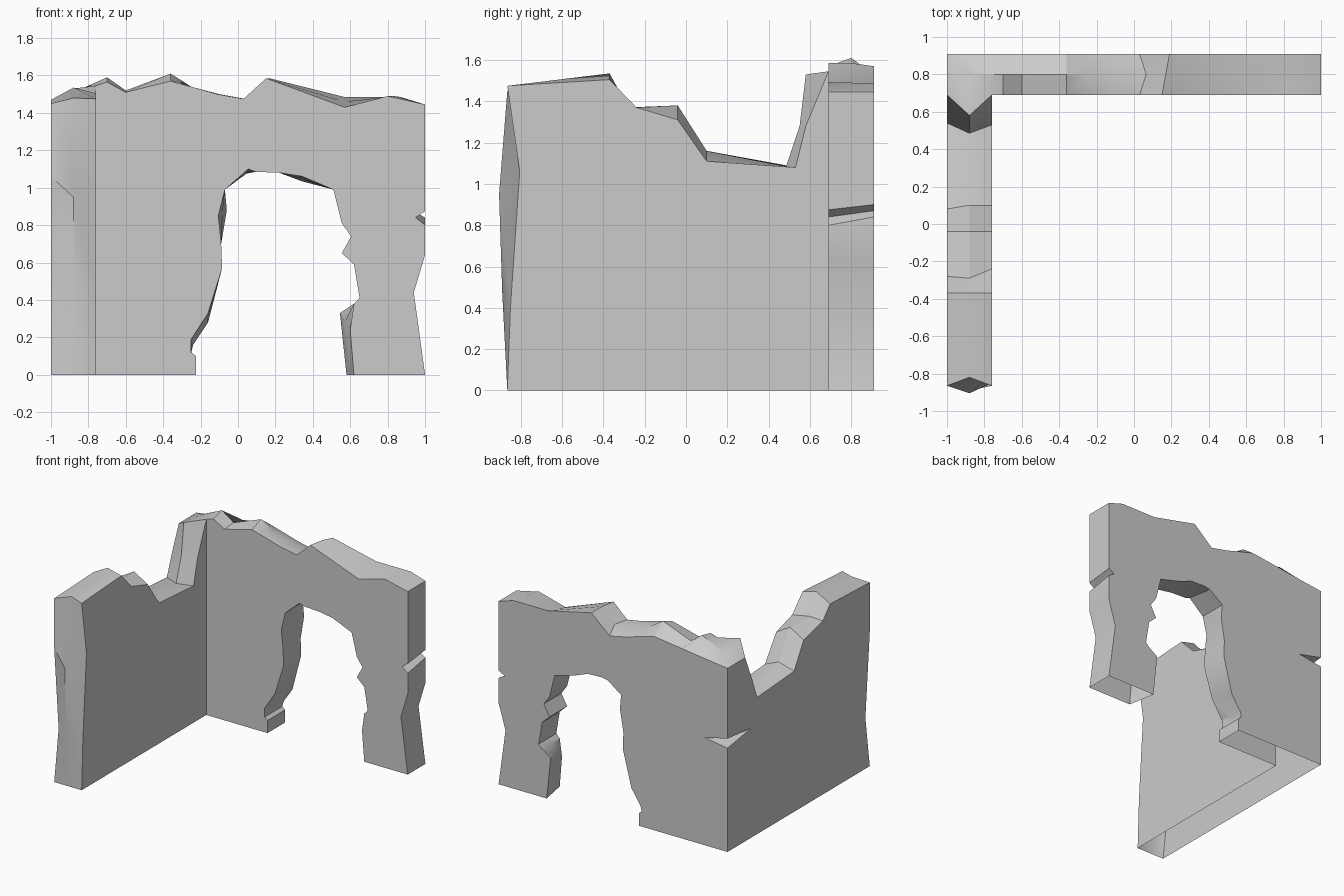
import bpy
import bmesh
import math
from mathutils import Vector

cube = bpy.data.objects.get("Cube")
if cube:
    bpy.data.objects.remove(cube, do_unlink=True)

# Wall planes, each listed as inner, middle and outer
SIDE_X = (-.76, -.88, -1)
BACK_Y = (.69, .8, .91)


def spread(values):
    """Expand one or two (position, height) pairs to inner, middle, outer."""
    pairs = [Vector(values[i:i + 2]) for i in range(0, len(values), 2)]
    if len(pairs) == 1:
        pairs = pairs * 3
    elif len(pairs) == 2:
        pairs.insert(1, (pairs[0] + pairs[1]) / 2)
    return pairs


def side_station(values):
    return [(x, p[0], p[1]) for x, p in zip(SIDE_X, spread(values))]


def back_station(values):
    return [(p[0], y, p[1]) for y, p in zip(BACK_Y, spread(values))]


# Broken free end and crumbling top of the side wall
side_end = [
    (-.865, 0),
    (-.85, .4, -.89, .48, -.81, .4),
    (-.805, 1.06, -.905, .95, -.865, 1.06),
]
side_top = [
    (-.865, 1.475, -.82, 1.48, -.865, 1.45),
    (-.37, 1.505, -.37, 1.535, -.37, 1.47),
    (-.24, 1.37, -.29, 1.37, -.28, 1.37),
    (-.04, 1.31, -.04, 1.38, -.04, 1.31),
    (.1, 1.11, .1, 1.16, .08, 1.11),
    (.53, 1.08, .485, 1.085, .54, 1.08),
    (.58, 1.28, .55, 1.28, .6, 1.24),
    (.69, 1.545, .58, 1.53, .69, 1.45),
]
corner = [(SIDE_X[0], BACK_Y[0], 1.545),
          (SIDE_X[1], BACK_Y[1], 1.51),
          (SIDE_X[2], BACK_Y[2], 1.45)]

# Crumbling top of the back wall
back_top = [
    (-.7, 1.565, -.7, 1.59, -.79, 1.475),
    (-.6, 1.51, -.6, 1.52, -.6, 1.5),
    (-.36, 1.57, -.36, 1.61, -.36, 1.53),
    (-.25, 1.54, -.25, 1.54, -.25, 1.5),
    (-.11, 1.5, -.1, 1.5, -.11, 1.46),
    (.03, 1.475, .065, 1.47, .03, 1.43),
    (.15, 1.585, .17, 1.585, .19, 1.57),
    (.57, 1.43, .57, 1.46, .57, 1.485),
    (.8, 1.49, .84, 1.49, .87, 1.485),
    (1, 1.445),
]
# Free end of the back wall with its notch
back_end = [
    (1, .875, 1, .9),
    (.95, .84, .95, .87),
    (1, .8, 1, .84),
    (1, .64),
    (.94, .44),
    (1, 0),
]
# Ragged doorway: right jamb, arch head, left jamb
doorway = [
    (.62, 0, .58, 0),
    (.6, .24, .545, .33),
    (.62, .38),
    (.65, .41),
    (.62, .59),
    (.555, .65),
    (.605, .74),
    (.555, .81),
    (.51, .99),
    (.345, 1.06, .34, 1.035),
    (.22, 1.08),
    (.095, 1.085),
    (.055, 1.1, .045, 1.075),
    (-.07, .99),
    (-.105, .85, -.06, .88),
    (-.09, .7),
    (-.085, .57),
    (-.16, .33, -.16, .28),
    (-.25, .19, -.24, .16),
    (-.25, .12),
    (-.225, .1),
    (-.225, 0),
]

bm = bmesh.new()
known = {}


def vertex(point):
    key = tuple(round(c, 4) for c in point)
    if key not in known:
        known[key] = bm.verts.new(key)
    return known[key]


def face(points):
    """Add a face, dropping repeated corners."""
    corners = list(dict.fromkeys(vertex(p) for p in points))
    if len(corners) > 2:
        bm.faces.new(corners)


def strip(stations):
    """Span the wall thickness between neighbouring stations."""
    for a, b in zip(stations, stations[1:]):
        for k in range(2):
            face([a[k], b[k], b[k + 1], a[k + 1]])


side = [side_station(v) for v in side_end + side_top]
back = [back_station(v) for v in back_top + back_end]
door = [back_station(v) for v in doorway]

# Thickness faces; the underside stays open
strip(side + [corner] + back)
strip(door)

# Inner wall faces
inner_foot = (SIDE_X[0], BACK_Y[0], 0)
side_inner = [s[0] for s in side] + [corner[0], inner_foot]
back_inner = [inner_foot, corner[0]] + [s[0] for s in back + door]
face(side_inner[::-1])
face(back_inner[::-1])

# Outer wall faces, with a wedge-shaped crack across the corner
outer_foot = (SIDE_X[2], BACK_Y[2], 0)
crack_top = (SIDE_X[2], BACK_Y[2], .895)
crack_low = (SIDE_X[2], BACK_Y[2], .82)
side_tip = (SIDE_X[2], .615, .865)
back_tip = (-.8, BACK_Y[2], .85)
face([s[2] for s in side]
     + [corner[2], crack_top, side_tip, crack_low, outer_foot])
face([outer_foot, crack_low, back_tip, crack_top, corner[2]]
     + [s[2] for s in back + door])
face([crack_low, side_tip, back_tip])
face([crack_top, back_tip, side_tip])

mesh = bpy.data.meshes.new("ruined_wall")
bm.to_mesh(mesh)
bm.free()
wall = bpy.data.objects.new("ruined_wall", mesh)
bpy.context.collection.objects.link(wall)

# Plain stone colour
stone = bpy.data.materials.new("light_grey_stone")
stone.use_nodes = True
grey = (.6, .6, .6, 1)
stone.diffuse_color = grey
stone.node_tree.nodes["Principled BSDF"].inputs["Base Color"].default_value = grey
mesh.materials.append(stone)

# Smooth the gentle bends and keep broken edges sharp
bpy.ops.object.select_all(action="DESELECT")
wall.select_set(True)
bpy.context.view_layer.objects.active = wall
bpy.ops.object.shade_smooth_by_angle(angle=math.radians(30))
